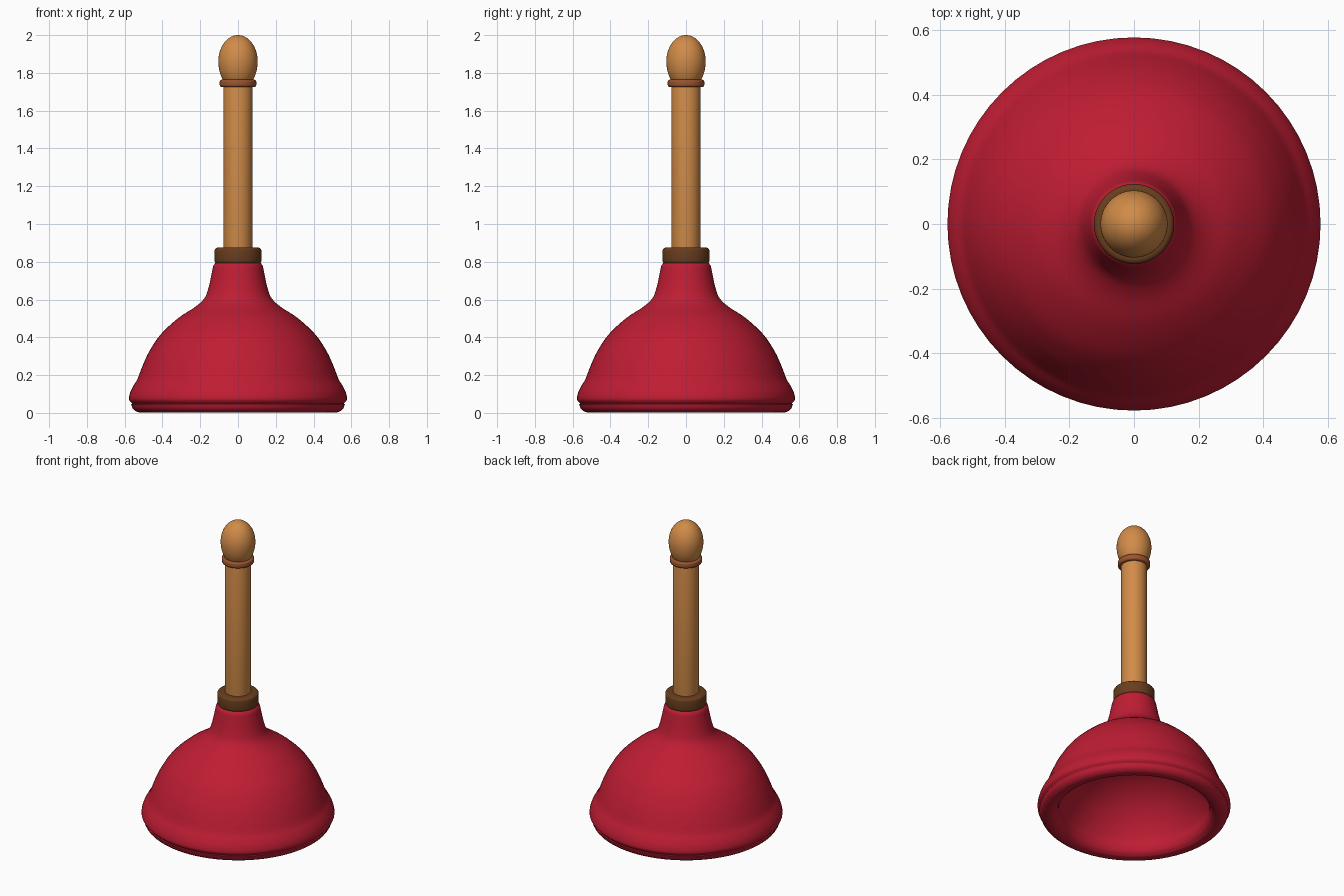
import bpy, bmesh, math

if "Cube" in bpy.data.objects:
    bpy.data.objects.remove(bpy.data.objects["Cube"])


def material(name, rgb):
    m = bpy.data.materials.new(name)
    m.diffuse_color = (*rgb, 1)
    m.use_nodes = True
    m.node_tree.nodes["Principled BSDF"].inputs["Base Color"].default_value = m.diffuse_color
    return m


RED = material("red rubber", (0.52, 0.012, 0.033))
WOOD = material("light wood", (0.64, 0.26, 0.065))
RING = material("reddish brown", (0.33, 0.09, 0.028))
DARK = material("dark brown", (0.14, 0.048, 0.013))


def smooth_path(pts, steps=4):
    """Catmull-Rom curve through the profile points."""
    out = []
    for i in range(len(pts) - 1):
        a, b, c, d = pts[max(i - 1, 0)], pts[i], pts[i + 1], pts[min(i + 2, len(pts) - 1)]
        for s in range(steps):
            t = s / steps
            out.append(tuple(0.5 * (2 * q + (r - p) * t + (2 * p - 5 * q + 4 * r - s3) * t * t
                                    + (3 * q - p - 3 * r + s3) * t ** 3)
                             for p, q, r, s3 in zip(a, b, c, d)))
    return out + [pts[-1]]


def lathe(name, profile, mat, sides=64, angle=40):
    """Revolve (radius, z) points about the z axis."""
    bm = bmesh.new()
    verts = [bm.verts.new((max(r, 0), 0, z)) for r, z in profile]
    edges = [bm.edges.new(pair) for pair in zip(verts, verts[1:])]
    bmesh.ops.spin(bm, geom=verts + edges, cent=(0, 0, 0), axis=(0, 0, 1),
                   angle=math.tau, steps=sides, use_duplicate=False)
    bmesh.ops.remove_doubles(bm, verts=bm.verts, dist=1e-5)
    bmesh.ops.recalc_face_normals(bm, faces=bm.faces)
    me = bpy.data.meshes.new(name)
    bm.to_mesh(me)
    bm.free()
    me.materials.append(mat)
    ob = bpy.data.objects.new(name, me)
    bpy.context.collection.objects.link(ob)
    bpy.context.view_layer.objects.active = ob
    ob.select_set(True)
    bpy.ops.object.shade_smooth_by_angle(angle=math.radians(angle))
    ob.select_set(False)
    return ob


def disc(name, r, z0, z1, bevel, mat):
    """Rounded-edge cylinder."""
    arc = [(r - bevel + bevel * math.cos(a), bevel * math.sin(a))
           for a in (i * math.pi / 8 for i in range(5))]
    low = [(x, z0 + bevel - y) for x, y in reversed(arc)]
    high = [(x, z1 - bevel + y) for x, y in arc]
    return lathe(name, [(0, z0)] + low + high + [(0, z1)], mat)


# rubber cup: bowl-shaped hollow, rolled lip, flared edge, dome and neck
inner = smooth_path([(0, 0.40), (0.12, 0.388), (0.23, 0.35), (0.33, 0.28), (0.405, 0.19),
                     (0.447, 0.105), (0.451, 0.06), (0.464, 0.025), (0.487, 0.006)])
lip = smooth_path([(0.487, 0.006), (0.51, 0.002), (0.535, 0.006), (0.556, 0.022), (0.566, 0.046)])
outer = smooth_path([(0.560, 0.049), (0.577, 0.07), (0.572, 0.105), (0.556, 0.14), (0.532, 0.18),
                     (0.505, 0.25), (0.47, 0.325), (0.41, 0.415), (0.315, 0.503), (0.225, 0.562),
                     (0.176, 0.61), (0.154, 0.67), (0.139, 0.74), (0.130, 0.78), (0.115, 0.797)])
lathe("rubber_cup", inner + lip[1:] + outer + [(0, 0.80)], RED)

# collar, handle shaft, ring and knob
disc("collar", 0.124, 0.79, 0.875, 0.016, DARK)
disc("handle", 0.077, 0.80, 1.80, 0.005, WOOD)
disc("handle_ring", 0.097, 1.725, 1.764, 0.012, RING)
lathe("knob", [(0.104 * math.sin(a), 1.862 - (0.155 if math.cos(a) > 0 else 0.138) * math.cos(a))
               for a in (i * math.pi / 28 for i in range(29))], WOOD)
